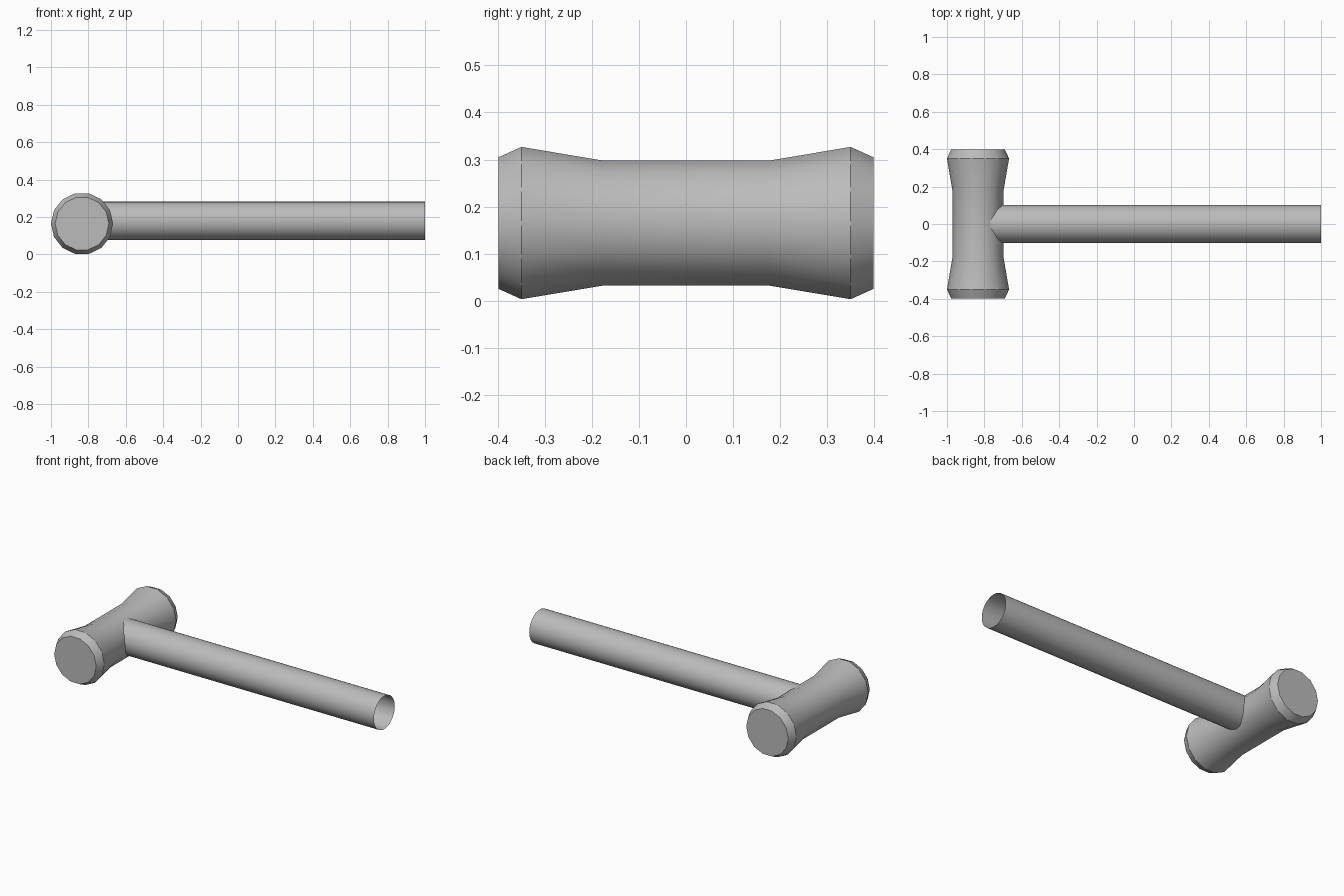
import bpy
import bmesh
from math import cos, sin, pi, radians
from mathutils import Vector

cube = bpy.data.objects.get("Cube")
if cube:
    bpy.data.objects.remove(cube, do_unlink=True)

# One plain grey for the whole tool
grey = bpy.data.materials.new("plain grey")
grey.use_nodes = True
colour = (0.5, 0.5, 0.5, 1)
grey.diffuse_color = colour
grey.node_tree.nodes["Principled BSDF"].inputs["Base Color"].default_value = colour


def lathe(name, profile, sides, centre, axis, across, capped):
    """Sweep (position, radius) pairs round an axis, with optional end caps."""
    axis, across = Vector(axis), Vector(across)
    up = axis.cross(across)
    bm = bmesh.new()
    rings = []
    for pos, r in profile:
        rings.append([bm.verts.new(axis * pos + across * (r * cos(2 * pi * i / sides))
                                   + up * (r * sin(2 * pi * i / sides)))
                      for i in range(sides)])
    for a, b in zip(rings, rings[1:]):
        for i in range(sides):
            j = (i + 1) % sides
            bm.faces.new((a[i], a[j], b[j], b[i]))
    if capped:
        bm.faces.new(rings[0][::-1])
        bm.faces.new(rings[-1])
    mesh = bpy.data.meshes.new(name)
    bm.to_mesh(mesh)
    bm.free()
    mesh.materials.append(grey)
    obj = bpy.data.objects.new(name, mesh)
    obj.location = centre
    bpy.context.collection.objects.link(obj)
    bpy.ops.object.select_all(action="DESELECT")
    obj.select_set(True)
    bpy.context.view_layer.objects.active = obj
    bpy.ops.object.shade_smooth_by_angle(angle=radians(30))
    return obj


# Mallet head: waisted barrel with flared, chamfered striking ends
half = [(0.178, 0.1365), (0.35, 0.166), (0.398, 0.1436)]
barrel = [(-y, r) for y, r in reversed(half)] + half
lathe("mallet_head", barrel, 14, (-0.834, 0, 0.165), (0, 1, 0), (1, 0, 0), True)

# Handle: open-ended tube running out of the head
lathe("handle", [(-0.83, 0.102), (1.0, 0.102)], 32, (0, 0, 0.18), (1, 0, 0), (0, 1, 0), False)
